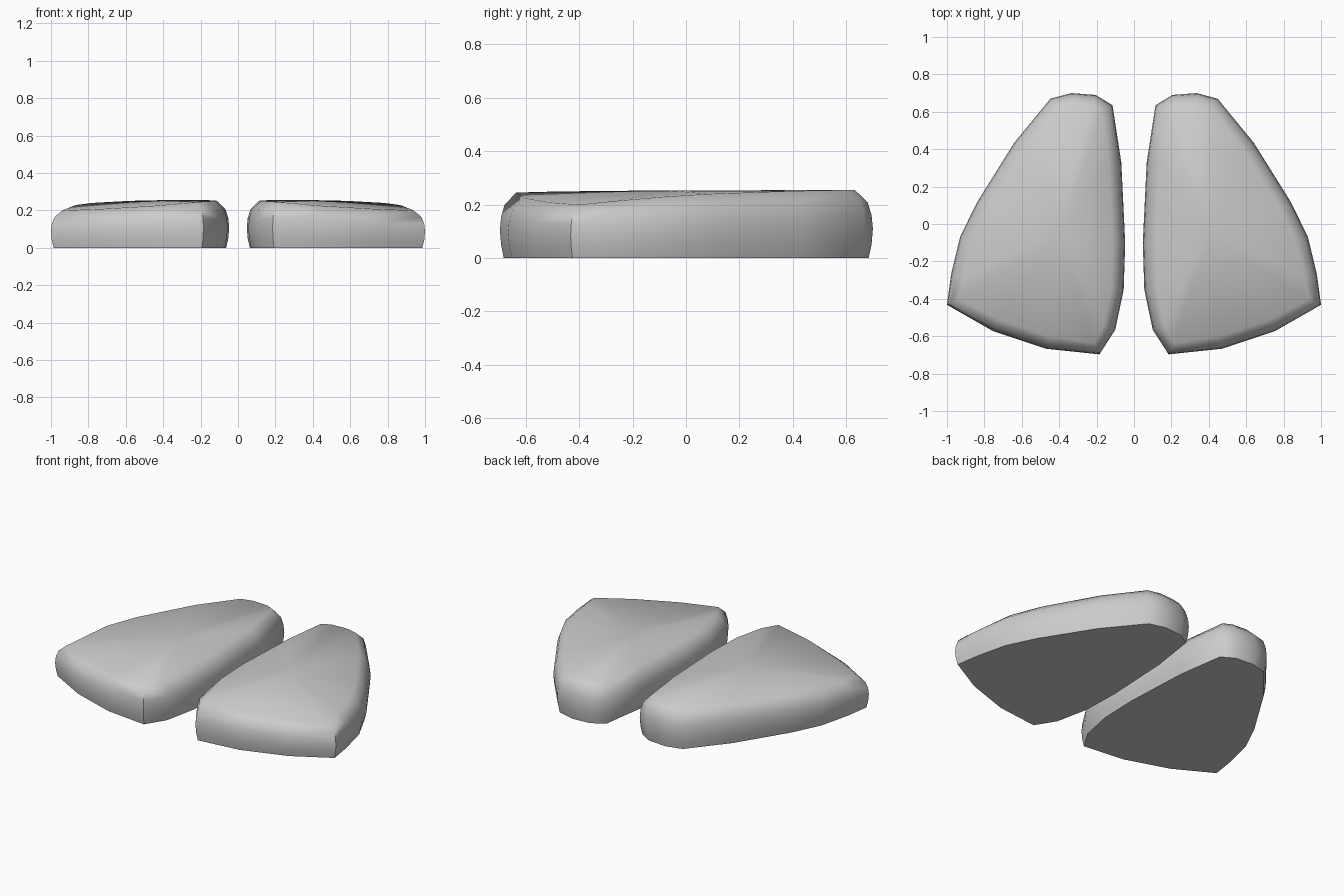
import bpy, bmesh
from mathutils import Vector

if "Cube" in bpy.data.objects:
    bpy.data.objects.remove(bpy.data.objects["Cube"])

# Right pad outline, counter-clockwise: x, y, height of the top edge
OUTLINE = [(0.185, -0.697, 0.245), (0.47, -0.667, 0.224), (0.755, -0.572, 0.208),
           (1.0, -0.432, 0.2), (0.978, -0.27, 0.212), (0.93, -0.07, 0.229),
           (0.84, 0.115, 0.24), (0.64, 0.435, 0.251), (0.447, 0.67, 0.255),
           (0.335, 0.7, 0.255), (0.205, 0.69, 0.255), (0.115, 0.635, 0.255),
           (0.068, 0.33, 0.254), (0.047, -0.1, 0.253), (0.055, -0.35, 0.251),
           (0.1, -0.565, 0.248)]
# Side section: inset from the outline, fraction of the height
SECTION = [(0.016, 0.0), (0.005, 0.2), (0.0, 0.43), (0.005, 0.63), (0.02, 0.82), (0.068, 1.0)]


def inward(i):
    """Direction pointing into the outline at point i."""
    n = len(OUTLINE)
    p, a, b = (Vector(OUTLINE[k % n][:2]) for k in (i, i - 1, i + 1))
    d1, d2 = (p - a).normalized(), (b - p).normalized()
    t = (d1 + d2).normalized()
    return Vector((-t.y, t.x))


bm = bmesh.new()
rings = []
for inset, f in SECTION:
    ring = []
    for i, (x, y, h) in enumerate(OUTLINE):
        d = inward(i) * inset
        ring.append(bm.verts.new((x + d.x, y + d.y, h * f)))
    rings.append(ring)

# Side walls
n = len(OUTLINE)
for low, high in zip(rings, rings[1:]):
    for i in range(n):
        j = (i + 1) % n
        bm.faces.new((low[i], low[j], high[j], high[i]))

# Flat base and gently sloping top
bm.faces.new(rings[0][::-1])
top = rings[-1]
centre = bm.verts.new((0.4, -0.05, 0.252))
for i in range(n):
    bm.faces.new((top[i], top[(i + 1) % n], centre))
bmesh.ops.recalc_face_normals(bm, faces=bm.faces)

mesh = bpy.data.meshes.new("pads")
bm.to_mesh(mesh)
bm.free()
pads = bpy.data.objects.new("pads", mesh)
bpy.context.collection.objects.link(pads)

# Smooth sides with crisp corners and base rim, mirrored to the left
bpy.context.view_layer.objects.active = pads
pads.select_set(True)
bpy.ops.object.shade_smooth_by_angle(angle=0.9)
mirror = pads.modifiers.new("left_pad", 'MIRROR')
mirror.use_axis = (True, False, False)
mirror.use_mirror_merge = False
